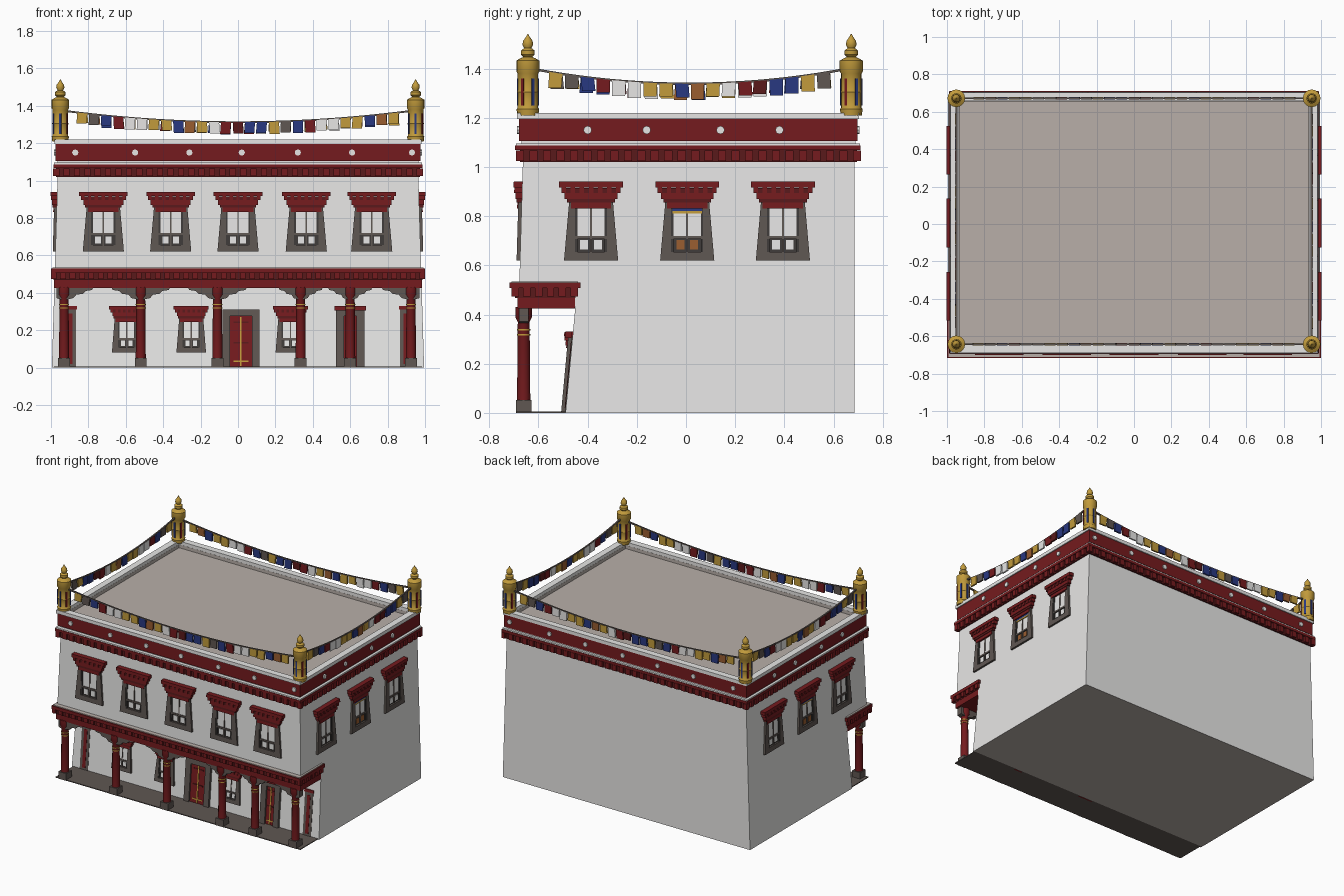
import bpy, bmesh, math, random
from mathutils import Vector

if "Cube" in bpy.data.objects:
    bpy.data.objects.remove(bpy.data.objects["Cube"])
random.seed(4)

COLOURS = [("white_plaster", (0.86, 0.855, 0.845)), ("red_paint", (0.178, 0.011, 0.013)),
           ("dark_red", (0.10, 0.010, 0.011)), ("stone_grey", (0.115, 0.095, 0.085)),
           ("gold", (0.54, 0.33, 0.045)), ("flag_blue", (0.022, 0.04, 0.22)),
           ("roof_tan", (0.48, 0.43, 0.395)), ("dark_grey", (0.05, 0.045, 0.042)),
           ("orange", (0.32, 0.11, 0.03))]
WHITE, RED, DRED, GREY, GOLD, BLUE, TAN, DARK, ORANGE = range(9)
MATS = []
for n, c in COLOURS:
    m = bpy.data.materials.new(n)
    m.diffuse_color = (*c, 1)
    m.use_nodes = True
    m.node_tree.nodes["Principled BSDF"].inputs["Base Color"].default_value = m.diffuse_color
    MATS.append(m)


def finish(name, bm, smooth=False):
    bmesh.ops.recalc_face_normals(bm, faces=bm.faces)
    me = bpy.data.meshes.new(name)
    bm.to_mesh(me)
    bm.free()
    for m in MATS:
        me.materials.append(m)
    ob = bpy.data.objects.new(name, me)
    bpy.context.collection.objects.link(ob)
    if smooth:
        bpy.context.view_layer.objects.active = ob
        ob.select_set(True)
        bpy.ops.object.shade_smooth_by_angle(angle=math.radians(40))
        ob.select_set(False)
    return ob


def prism(bm, a, b, m):
    """Closed solid between two matching outlines."""
    va = [bm.verts.new(p) for p in a]
    vb = [bm.verts.new(p) for p in b]
    n = len(a)
    fs = [bm.faces.new(va), bm.faces.new(vb[::-1])]
    fs += [bm.faces.new((va[i], vb[i], vb[(i + 1) % n], va[(i + 1) % n])) for i in range(n)]
    for f in fs:
        f.material_index = m


def box(bm, x0, x1, y0, y1, z0, z1, m):
    q = [(x0, y0), (x1, y0), (x1, y1), (x0, y1)]
    prism(bm, [(*p, z0) for p in q], [(*p, z1) for p in q], m)


def ring(bm, X, y0, y1, t, z0, z1, m):
    """Rectangular band of four walls."""
    box(bm, -X, X, y0, y0 + t, z0, z1, m)
    box(bm, -X, X, y1 - t, y1, z0, z1, m)
    for s in (-1, 1):
        box(bm, *sorted((s * X, s * (X - t))), y0 + t, y1 - t, z0, z1, m)


def lathe(bm, prof, cx, cy, seg, m):
    rows = []
    for r, z in prof:
        rows.append([bm.verts.new((cx + r * math.cos(2 * math.pi * i / seg),
                                   cy + r * math.sin(2 * math.pi * i / seg), z)) for i in range(seg)])
    fs = [bm.faces.new(rows[0]), bm.faces.new(rows[-1])]
    for a, b in zip(rows, rows[1:]):
        fs += [bm.faces.new((a[i], a[(i + 1) % seg], b[(i + 1) % seg], b[i])) for i in range(seg)]
    for f in fs:
        f.material_index = m


# Facade frames: (along, outward, height) -> world, following the wall slope
def front(u, d, z): return (u, -0.68 + 0.03 * (z - 0.45) - d, z)
def ground(u, d, z): return (u, -0.49 + 0.093 * z - d, z)
def right(u, d, z): return (0.995 - 0.03 * z + d, u, z)
def left(u, d, z): return (-0.995 + 0.03 * z - d, u, z)


def plate(bm, F, poly, d, m, d0=-0.004):
    prism(bm, [F(u, d0, z) for u, z in poly], [F(u, d, z) for u, z in poly], m)


def rect(bm, F, u0, u1, z0, z1, d, m, d0=-0.004):
    plate(bm, F, [(u0, z0), (u1, z0), (u1, z1), (u0, z1)], d, m, d0)


# Tapered main body with the recessed porch bay
bm = bmesh.new()
prof = [(-.49, 0), (-.45, .43), (-.68, .45), (-.662, 1.06), (.685, 1.06), (.685, 0)]
prism(bm, [(-0.995 + .03 * z, y, z) for y, z in prof], [(0.995 - .03 * z, y, z) for y, z in prof], WHITE)
for f in bm.faces:
    if max(v.co.z for v in f.verts) < .01:
        f.material_index = TAN
finish("house_body", bm)

bm = bmesh.new()
box(bm, -.985, .985, -.69, -.48, 0, .006, GREY)
finish("porch_floor", bm)
bm = bmesh.new()
box(bm, -.945, .945, -.65, .665, 1.05, 1.172, TAN)
finish("flat_roof", bm)

# Parapet: plaster core, red frieze, coping, tan inner lining
bm = bmesh.new()
ring(bm, .966, -.668, .69, .022, 1.05, 1.11, WHITE)
ring(bm, .975, -.68, .697, .03, 1.105, 1.195, RED)
ring(bm, .982, -.688, .704, .047, 1.195, 1.22, WHITE)
ring(bm, .946, -.652, .668, .012, 1.05, 1.196, TAN)
finish("parapet", bm)

# Dentil cornice under the frieze, with a pale weathered top
bm = bmesh.new()
ring(bm, .972, -.675, .695, .025, 1.02, 1.075, DRED)
ring(bm, .987, -.695, .71, .04, 1.068, 1.087, RED)
ring(bm, .984, -.692, .707, .03, 1.087, 1.096, WHITE)
def dentils(bm, X, y0, y1, d, z0, z1, pitch, back=True):
    n, h = round(2 * X / pitch), pitch * .3
    for i in range(n + 1):
        u = -X + 2 * X * i / n
        box(bm, u - h, u + h, y0 - d, y0 + .01, z0, z1, RED)
        if back:
            box(bm, u - h, u + h, y1 - .01, y1 + d, z0, z1, RED)
    n = round((y1 - y0) / pitch)
    for i in range(n + 1):
        u = y0 + (y1 - y0) * i / n
        for s in (-1, 1):
            box(bm, *sorted((s * (X - .01), s * (X + d))), u - h, u + h, z0, z1, RED)
dentils(bm, .972, -.675, .695, .014, 1.025, 1.066, .055)
finish("roof_cornice", bm)

# White studs on the frieze
bm = bmesh.new()
oct_ = [(.017 * math.cos(i * math.pi / 4), .017 * math.sin(i * math.pi / 4)) for i in range(8)]
def stud(F, u):
    plate(bm, F, [(u + a, 1.15 + b) for a, b in oct_], .008, WHITE)
for u in (-.87, -.55, -.26, .02, .32, .61, .93):
    stud(lambda u, d, z: (u, -.68 - d, z), u)
    stud(lambda u, d, z: (u, .697 + d, z), u)
for u in (-.40, -.16, .14, .38):
    stud(lambda u, d, z: (.975 + d, u, z), u)
    stud(lambda u, d, z: (-.975 - d, u, z), u)
finish("frieze_studs", bm)


# Windows: splayed grey surround, curtain, lattice and stepped red head
def window(bm, F, u, z0, sx=1, sz=1, trim=False):
    P = lambda pts: [(u + a * sx, z0 + b * sz) for a, b in pts]
    R = lambda a0, a1, b0, b1, d, m: plate(bm, F, P([(a0, b0), (a1, b0), (a1, b1), (a0, b1)]), d, m)
    for s in (-1, 1):
        plate(bm, F, P([(s * .11, 0), (s * .065, 0), (s * .065, .25), (s * .088, .25)]), .014, GREY)
    R(-.065, .065, 0, .035, .014, GREY)
    R(-.065, .065, .035, .215, .002, DARK)
    R(-.058, .058, .10, .212, .005, WHITE)
    for a in (-.044, .012):
        R(a, a + .032, .045, .082, .005, ORANGE if trim else WHITE)
    R(-.065, .065, .088, .10, .01, GREY)
    R(-.004, .004, .035, .213, .009, GREY)
    for s in (-1, 1):
        R(s * .065, s * .055, .035, .213, .01, DARK)
    if trim:
        R(-.06, .06, .19, .20, .011, GOLD)
        R(-.06, .06, .2, .212, .011, BLUE)
    for hw, b0, b1, d, m in ((.082, .212, .235, .018, RED), (.097, .235, .25, .022, DRED),
                             (.107, .25, .275, .026, RED), (.117, .275, .295, .027, DRED),
                             (.13, .297, .32, .035, RED)):
        R(-hw, hw, b0, b1, d, m)
    for i in range(7):
        a = -.111 + .037 * i
        R(a - .009, a + .009, .275, .298, .032, RED)

bm = bmesh.new()
for u in (-.72, -.36, 0, .365, .715):
    window(bm, front, u, .62)
finish("front_windows", bm)
for nm, F in (("right_windows", right), ("left_windows", left)):
    bm = bmesh.new()
    for u in (-.386, .005, .394):
        window(bm, F, u, .62, trim=abs(u) < .1)
    finish(nm, bm)
bm = bmesh.new()
for u in (-.595, -.25, .28):
    window(bm, ground, u, .08, .72, .78)
finish("porch_windows", bm)

# Doors and end pilasters in the porch
bm = bmesh.new()
for u, hw in ((.016, .10), (.60, .075)):
    iw = hw - .042
    for s in (-1, 1):
        rect(bm, ground, u + s * iw, u + s * hw, 0, .31, .018, GREY)
    rect(bm, ground, u - iw, u + iw, .275, .31, .018, GREY)
    rect(bm, ground, u - iw, u + iw, 0, .275, .006, RED)
    rect(bm, ground, u - .004, u + .004, .01, .27, .01, GOLD)
    for z in (.03, .13, .24):
        rect(bm, ground, u - .7 * iw, u + .7 * iw, z, z + .008, .009, GOLD if z < .1 else DRED)
for s in (-1, 1):
    rect(bm, ground, s * .865, s * .93, 0, .31, .003, GREY)
    rect(bm, ground, s * .885, s * .91, .02, .29, .005, RED)
    rect(bm, ground, s * .86, s * .935, .31, .33, .006, RED)
rect(bm, ground, .515, .685, .305, .33, .03, RED)
finish("porch_doors", bm)

# Porch entablature with a pale top
bm = bmesh.new()
box(bm, -.992, .992, -.71, -.44, .53, .535, TAN)
box(bm, -1, 1, -.717, -.428, .507, .53, RED)
box(bm, -.986, .986, -.695, -.45, .468, .507, DRED)
box(bm, -.984, .984, -.685, -.452, .425, .47, RED)
dentils(bm, .986, -.695, -.455, .011, .474, .508, .05, back=False)
finish("porch_beam", bm)

# Porch columns with stone feet, gold bands and carved brackets
COLS = (-.93, -.52, -.11, .335, .60, .925)
bm = bmesh.new()
for x in COLS:
    box(bm, x - .032, x + .032, -.692, -.628, 0, .052, GREY)
    lathe(bm, [(.027, .05), (.024, .37), (.034, .39), (.034, .43)], x, -.66, 12, RED)
    for z in (.315, .335):
        lathe(bm, [(.027, z), (.027, z + .006)], x, -.66, 12, GOLD)
finish("porch_columns", bm, True)
bm = bmesh.new()
half = [(.16, .435), (.15, .415), (.115, .41), (.10, .395), (.065, .39), (.05, .372), (.02, .365)]
for x in COLS:
    poly = half + [(-a, z) for a, z in reversed(half)]
    k = .75 if x in (.335, .60) else 1
    pts = [(min(.97, max(-.97, x + a * k)), z) for a, z in poly]
    prism(bm, [(a, -.68, z) for a, z in pts], [(a, -.64, z) for a, z in pts], GREY)
finish("column_brackets", bm)

# Gold corner banners with finials and hanging ribbons
CORNERS = [(sx * .95, y) for sx in (-1, 1) for y in (-.643, .672)]
drum = [(.043, 1.21), (.046, 1.235), (.042, 1.24), (.042, 1.30), (.044, 1.305), (.042, 1.31), (.042, 1.38),
        (.047, 1.388), (.047, 1.432), (.03, 1.442), (.018, 1.447), (.028, 1.457), (.028, 1.473),
        (.015, 1.483), (.022, 1.497), (.019, 1.513), (.007, 1.53), (.002, 1.54)]
bm = bmesh.new()
for x, y in CORNERS:
    lathe(bm, drum, x, y, 16, GOLD)
finish("corner_finials", bm, True)
bm = bmesh.new()
for x, y in CORNERS:
    for i in range(6):
        a = .5 + i * math.pi / 3
        c, s = math.cos(a), math.sin(a)
        F = lambda u, d, z: (x + c * d - s * u, y + s * d + c * u, z)
        rect(bm, F, -.006, .006, 1.25, 1.36, .045, RED if i % 3 == 2 else BLUE, .038)
finish("finial_ribbons", bm)

# Sagging cords with flags
FLAGS = (GOLD, BLUE, WHITE, RED, GOLD, GREY, BLUE, GOLD, DRED, WHITE, BLUE, ORANGE)
def garland(name, p, q, zmid, rise):
    p, q = Vector(p), Vector(q)
    L = (q - p).length
    dirn = (q - p) / L
    nrm = Vector((dirn.y, -dirn.x))
    def F(u, d, z):
        w = p + dirn * u + nrm * d
        return (w.x, w.y, z)
    Z = lambda u: zmid + rise * (2 * u / L - 1) ** 2
    bm = bmesh.new()
    for i in range(24):
        a, b = L * i / 24, L * (i + 1) / 24
        plate(bm, F, [(a, Z(a) - .005), (b, Z(b) - .005), (b, Z(b) + .005), (a, Z(a) + .005)], .005, GREY, -.005)
    n = int((L - .09) / .064)
    for i in range(n):
        u = L / 2 + (i - (n - 1) / 2) * .064
        w, h, t = .027, .06 + random.uniform(-.008, .006), random.uniform(-.006, .006)
        plate(bm, F, [(u - w, Z(u - w)), (u + w, Z(u + w)), (u + w + t, Z(u) - h), (u - w + t, Z(u) - h)],
              .006, FLAGS[(i * 5 + i // 4) % 12], -.006)
    finish(name, bm)

garland("front_flags", (-.92, -.643), (.92, -.643), 1.312, .06)
garland("back_flags", (.92, .672), (-.92, .672), 1.312, .06)
garland("right_flags", (.95, -.61), (.95, .64), 1.338, .058)
garland("left_flags", (-.95, .64), (-.95, -.61), 1.338, .058)
